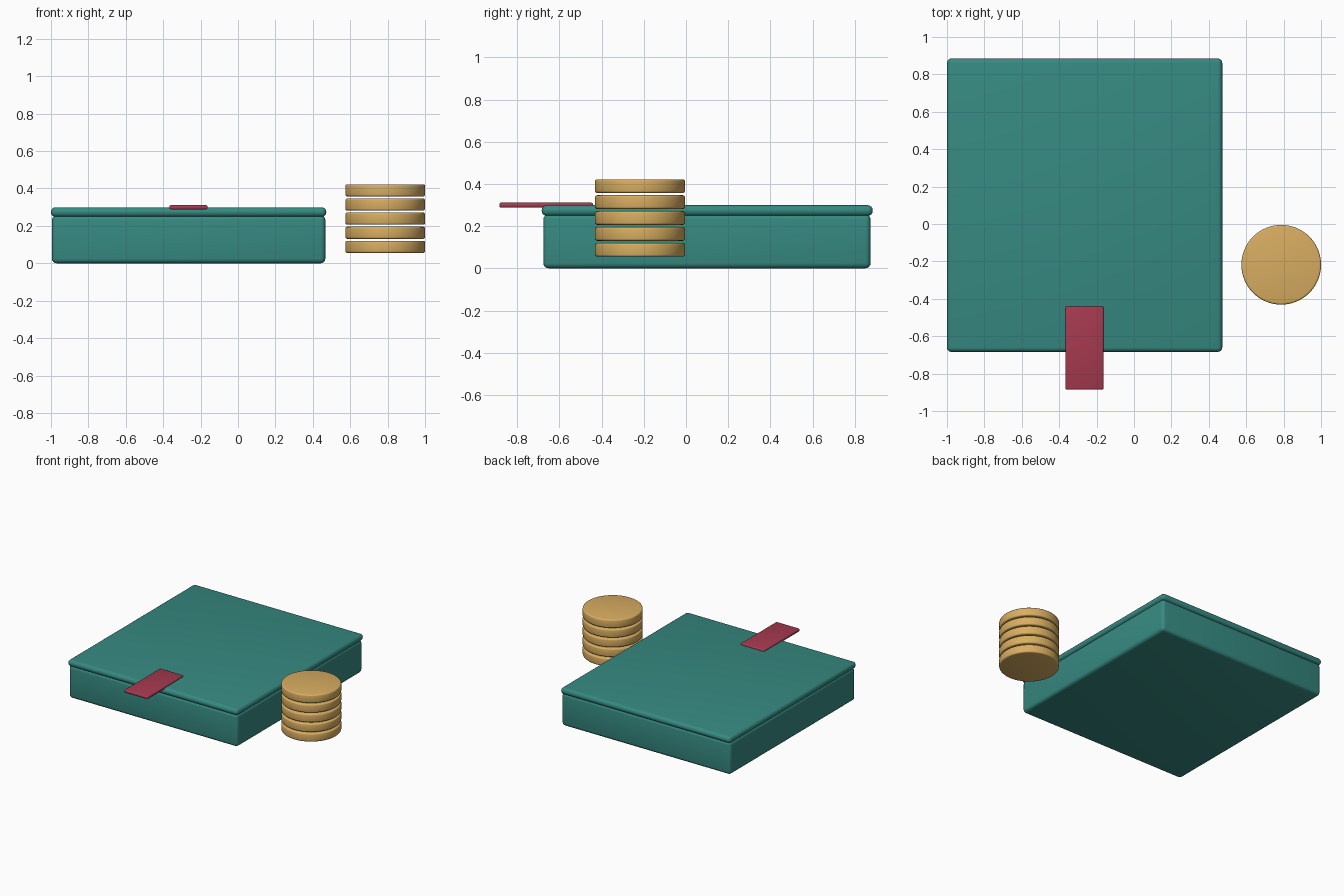
import bpy
import math

if "Cube" in bpy.data.objects:
    bpy.data.objects.remove(bpy.data.objects["Cube"])


def material(name, rgb):
    m = bpy.data.materials.new(name)
    m.diffuse_color = (*rgb, 1)
    m.use_nodes = True
    m.node_tree.nodes["Principled BSDF"].inputs["Base Color"].default_value = m.diffuse_color
    return m


teal = material("teal", (0.037, 0.254, 0.220))
gold = material("gold", (0.690, 0.420, 0.120))
crimson = material("crimson", (0.380, 0.042, 0.080))


def finish(ob, name, mat, bevel, segments):
    ob.name = name
    ob.data.materials.append(mat)
    mod = ob.modifiers.new("rounded edges", 'BEVEL')
    mod.width = bevel
    mod.segments = segments
    mod.limit_method = 'ANGLE'
    mod.angle_limit = math.radians(40)
    bpy.ops.object.modifier_apply(modifier=mod.name)
    bpy.ops.object.shade_smooth_by_angle(angle=math.radians(40))


def rounded_box(name, lo, hi, mat, bevel, segments=4):
    centre = [(a + b) / 2 for a, b in zip(lo, hi)]
    bpy.ops.mesh.primitive_cube_add(size=1, location=centre)
    ob = bpy.context.object
    ob.scale = [b - a for a, b in zip(lo, hi)]
    bpy.ops.object.transform_apply(location=False, rotation=False, scale=True)
    finish(ob, name, mat, bevel, segments)


# Box body, slightly overhanging lid and pull ribbon
rounded_box("box_body", (-0.995, -0.676, 0), (0.467, 0.875, 0.256), teal, 0.025)
rounded_box("box_lid", (-1.0, -0.684, 0.248), (0.472, 0.885, 0.299), teal, 0.024)
rounded_box("ribbon", (-0.367, -0.885, 0.288), (-0.163, -0.44, 0.311), crimson, 0.008, 3)

# Stack of separate coins
for i in range(5):
    bpy.ops.mesh.primitive_cylinder_add(
        vertices=64, radius=0.213, depth=0.065,
        location=(0.787, -0.218, 0.0875 + i * 0.0755))
    finish(bpy.context.object, f"coin_{i + 1}", gold, 0.01, 3)
